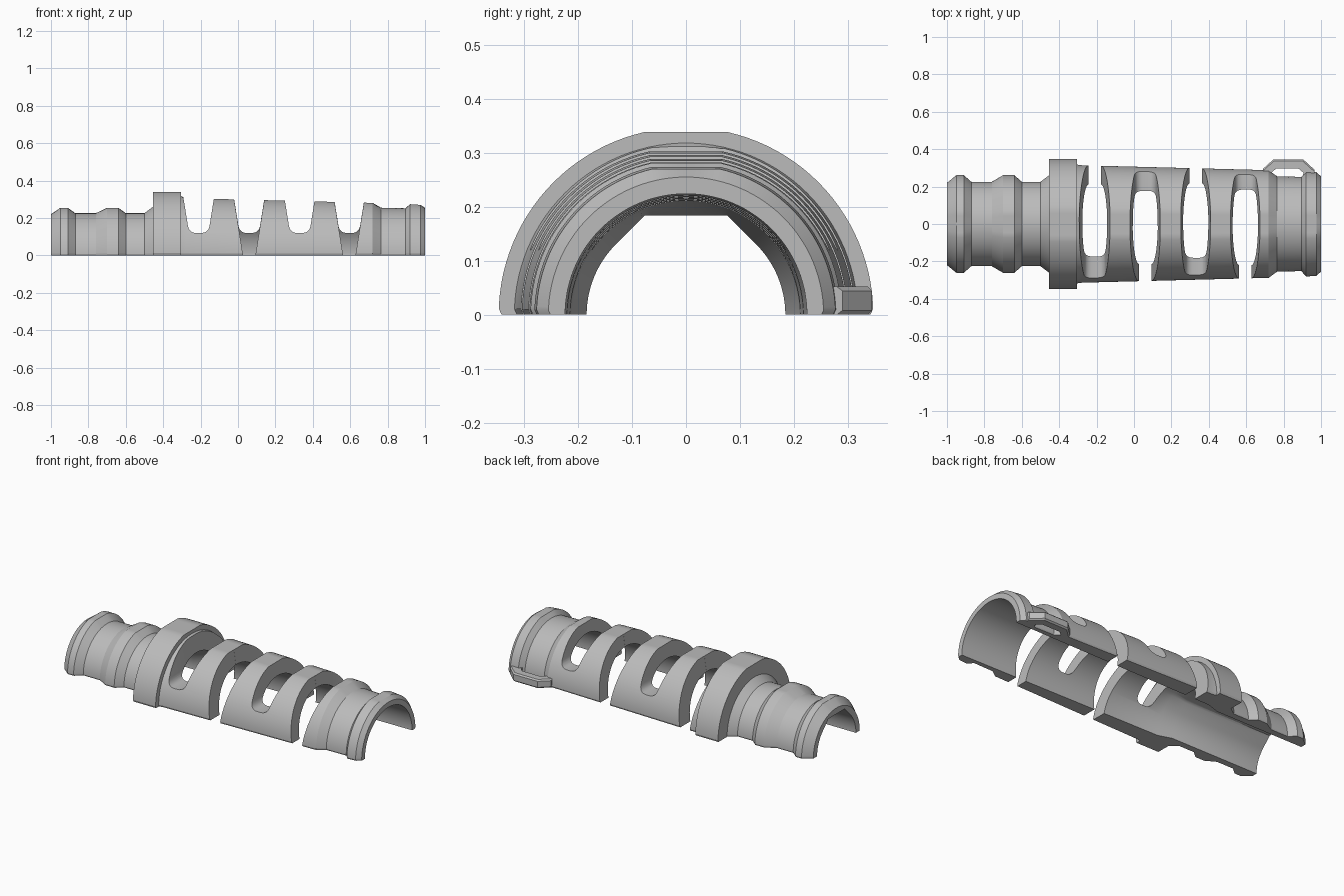
import bpy, bmesh
from math import sin, cos, pi, radians

cube = bpy.data.objects.get("Cube")
if cube:
    bpy.data.objects.remove(cube, do_unlink=True)

grey = bpy.data.materials.new("mid grey")
grey.use_nodes = True
grey.diffuse_color = (0.5, 0.5, 0.5, 1)
grey.node_tree.nodes["Principled BSDF"].inputs["Base Color"].default_value = (0.5, 0.5, 0.5, 1)


def make_object(name, bm):
    bmesh.ops.recalc_face_normals(bm, faces=bm.faces)
    mesh = bpy.data.meshes.new(name)
    bm.to_mesh(mesh)
    bm.free()
    mesh.materials.append(grey)
    obj = bpy.data.objects.new(name, mesh)
    bpy.context.collection.objects.link(obj)
    return obj


def prism(name, points, place, low, high):
    """Extrude a closed 2D outline; place(u, v, w) maps it to 3D."""
    bm = bmesh.new()
    rings = [[bm.verts.new(place(u, v, w)) for u, v in points] for w in (low, high)]
    bm.faces.new(rings[0])
    bm.faces.new(rings[1][::-1])
    n = len(points)
    for i in range(n):
        j = (i + 1) % n
        bm.faces.new((rings[0][i], rings[0][j], rings[1][j], rings[1][i]))
    return make_object(name, bm)


def cut(target, cutter):
    cutter.hide_render = True
    mod = target.modifiers.new("cut", 'BOOLEAN')
    mod.operation = 'DIFFERENCE'
    mod.solver = 'EXACT'
    mod.object = cutter
    bpy.context.view_layer.objects.active = target
    bpy.ops.object.modifier_apply(modifier=mod.name)
    bpy.data.objects.remove(cutter, do_unlink=True)


# Half shell: closed wall section (x, radius, kind) swept through half a turn
ROUND, FLAT, BORE, FACET = range(4)
wall = [
    (-1, .22, ROUND), (-.95, .261, FLAT), (-.91, .261, FLAT), (-.87, .226, ROUND),
    (-.76, .226, ROUND), (-.70, .261, FLAT), (-.64, .261, FLAT), (-.60, .226, ROUND),
    (-.50, .226, ROUND), (-.455, .26, ROUND), (-.455, .347, FLAT), (-.305, .347, FLAT),
    (-.305, .318, ROUND), (-.28, .314, FLAT), (.72, .288, FLAT), (.765, .255, ROUND),
    (.895, .252, ROUND), (.92, .281, FLAT), (.975, .277, FLAT), (1, .255, ROUND),
    (1, .224, BORE), (-.34, .21, BORE), (-.42, .184, FACET), (-1, .184, FACET),
]
STEPS = 56


def section_point(x, r, kind, step):
    a = pi * step / STEPS
    off = abs(a - pi / 2)
    if kind == FACET and off < radians(44):
        # Upper bore is faceted like an octagon
        r /= cos(off if off <= radians(22.6) else radians(45) - off)
    y, z = r * cos(a), r * sin(a)
    if kind == FLAT:
        z = min(z, r * cos(4 * pi / STEPS))
    if kind in (ROUND, FLAT) and step in (0, STEPS):
        y *= 0.985
    return x, y, z


bm = bmesh.new()
steps = [0, 0.6] + list(range(1, STEPS)) + [STEPS - 0.6, STEPS]
steps.sort()
rings = [[bm.verts.new(section_point(*p, s)) for p in wall] for s in steps]
for a, b in zip(rings, rings[1:]):
    for i in range(len(wall)):
        j = (i + 1) % len(wall)
        bm.faces.new((a[i], a[j], b[j], b[i]))
bm.faces.new(rings[0])
bm.faces.new(rings[-1])
shell = make_object("half_shell", bm)


# Flex slots: drafted, rounded floor on one side, open at the rim on the other
def half_width(z):
    return .0325 + .16 * z


def slot_outline(centre):
    floor, fillet = .12, .04
    p0, p1, p2 = (half_width(floor + fillet), floor + fillet), (half_width(floor), floor), (.012, floor)
    side = [(half_width(.45), .45)]
    for k in range(8):
        t = k / 7
        side.append(tuple((1 - t) ** 2 * a + 2 * t * (1 - t) * b + t * t * c
                          for a, b, c in zip(p0, p1, p2)))
    return [(centre + u, v) for u, v in side] + [(centre - u, v) for u, v in side[::-1]]


def along_y(u, v, w):
    return u, w, v


def along_z(u, v, w):
    return u, v, w


for centre, open_side in ((-.21, 1), (.06, -1), (.33, 1), (.595, -1)):
    cut(shell, prism("slot_cutter", slot_outline(centre), along_y, -.5, .5))
    lo, hi = half_width(-.05) + .0005, half_width(.46) + .0005
    wedge = [(centre - lo, -.05), (centre + lo, -.05), (centre + hi, .46), (centre - hi, .46)]
    cut(shell, prism("rim_cutter", wedge, along_y, *sorted((.01 * open_side, .5 * open_side))))

# Tie loop on the back rim
loop = prism("tie_loop", [(.69, .24), (.69, .295), (.745, .345), (.905, .345), (.965, .29), (.965, .24)],
             along_z, 0, .052)
edges = [e for e in loop.data.edges if all(loop.data.vertices[i].co.y > .28 for i in e.vertices)
         and abs(loop.data.vertices[e.vertices[0]].co.z - loop.data.vertices[e.vertices[1]].co.z) < .001]
keep = {e.index for e in edges}
bm = bmesh.new()
bm.from_mesh(loop.data)
bm.edges.ensure_lookup_table()
bmesh.ops.bevel(bm, geom=[bm.edges[i] for i in keep], offset=.008, segments=1, affect='EDGES')
bm.to_mesh(loop.data)
bm.free()
cut(loop, prism("loop_hole_cutter", [(.735, .2), (.735, .275), (.76, .296), (.88, .296), (.905, .275), (.905, .2)],
                along_z, -.1, .2))

# Smooth curved faces, crisp edges
bpy.ops.object.select_all(action='DESELECT')
for obj in (shell, loop):
    obj.select_set(True)
bpy.context.view_layer.objects.active = shell
bpy.ops.object.shade_smooth_by_angle(angle=radians(25))
